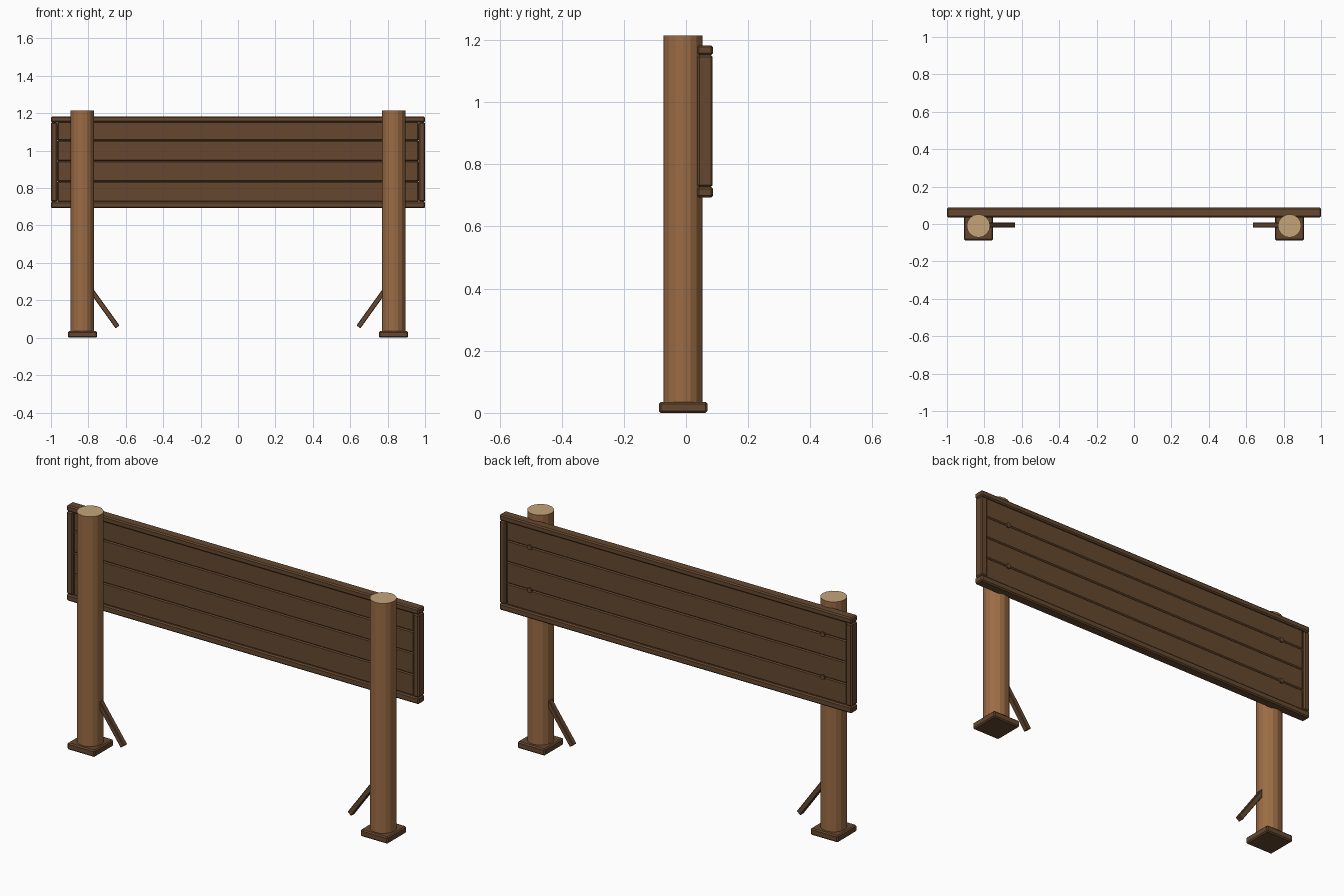
import bpy, bmesh, math
from mathutils import Vector

cube = bpy.data.objects.get("Cube")
if cube:
    bpy.data.objects.remove(cube, do_unlink=True)


def material(name, rgb):
    m = bpy.data.materials.new(name)
    m.use_nodes = True
    m.diffuse_color = (*rgb, 1)
    m.node_tree.nodes["Principled BSDF"].inputs["Base Color"].default_value = (*rgb, 1)
    return m


POST = material("post wood", (0.33, 0.15, 0.06))
CUT = material("cut end wood", (0.55, 0.37, 0.19))
DARK = material("dark wood", (0.13, 0.064, 0.028))


def finish(bm, name, mats):
    mesh = bpy.data.meshes.new(name)
    bm.to_mesh(mesh)
    bm.free()
    for m in mats:
        mesh.materials.append(m)
    ob = bpy.data.objects.new(name, mesh)
    bpy.context.collection.objects.link(ob)
    return ob


def box(name, lo, hi, bevel=0.006):
    """Box between two corners, with chamfered edges."""
    lo, hi = Vector(lo), Vector(hi)
    bm = bmesh.new()
    bmesh.ops.create_cube(bm, size=1)
    bmesh.ops.scale(bm, vec=hi - lo, verts=bm.verts)
    bmesh.ops.bevel(bm, geom=bm.edges[:], offset=bevel, segments=1, affect='EDGES')
    ob = finish(bm, name, [DARK])
    ob.location = (lo + hi) / 2
    return ob


def cylinder(name, radius, depth, sides, location, mats):
    bm = bmesh.new()
    bmesh.ops.create_cone(bm, cap_ends=True, segments=sides,
                          radius1=radius, radius2=radius, depth=depth)
    for f in bm.faces:
        f.material_index = len(mats) - 1 if f.normal.z > 0.9 else 0
    ob = finish(bm, name, mats)
    ob.location = location
    return ob


POST_X, POST_Y = 0.832, -0.01
SEAMS = (0.835, 0.945, 1.055)

# Sign frame rails
box("bottom_rail", (-1, 0.036, 0.693), (1, 0.087, 0.727))
box("top_rail", (-1, 0.036, 1.152), (1, 0.087, 1.183))

# Sign planks
edges = (0.725, *SEAMS, 1.158)
for i, (z0, z1) in enumerate(zip(edges, edges[1:])):
    box(f"plank_{i + 1}", (-0.966, 0.046, z0), (0.966, 0.076, z1), 0.005)

for side, s in (("left", 1), ("right", -1)):
    x = s * POST_X
    # Frame end, post and foot
    box(f"{side}_frame_end", (s * 0.983 - 0.017, 0.037, 0.727),
        (s * 0.983 + 0.017, 0.086, 1.152))
    cylinder(f"{side}_post", 0.0625, 1.195, 16, (x, POST_Y, 0.6175), [POST, CUT])
    box(f"{side}_foot", (x - 0.078, -0.087, 0), (x + 0.078, 0.069, 0.035))

    # Sloping brace running into the post
    top, end = Vector((s * 0.80, -0.005, 0.275)), Vector((s * 0.644, -0.005, 0.058))
    length = (top - end).length
    brace = box(f"{side}_brace", (-0.013, -0.014, -length / 2),
                (0.013, 0.014, length / 2), 0.003)
    brace.location = (top + end) / 2
    brace.rotation_euler.y = math.atan2(top.x - end.x, top.z - end.z)

    # Bolt heads on the back
    for label, z in (("lower", SEAMS[0]), ("upper", SEAMS[2])):
        bolt = cylinder(f"{side}_{label}_bolt", 0.013, 0.02, 10, (x, 0.073, z), [DARK])
        bolt.rotation_euler.x = -math.pi / 2
